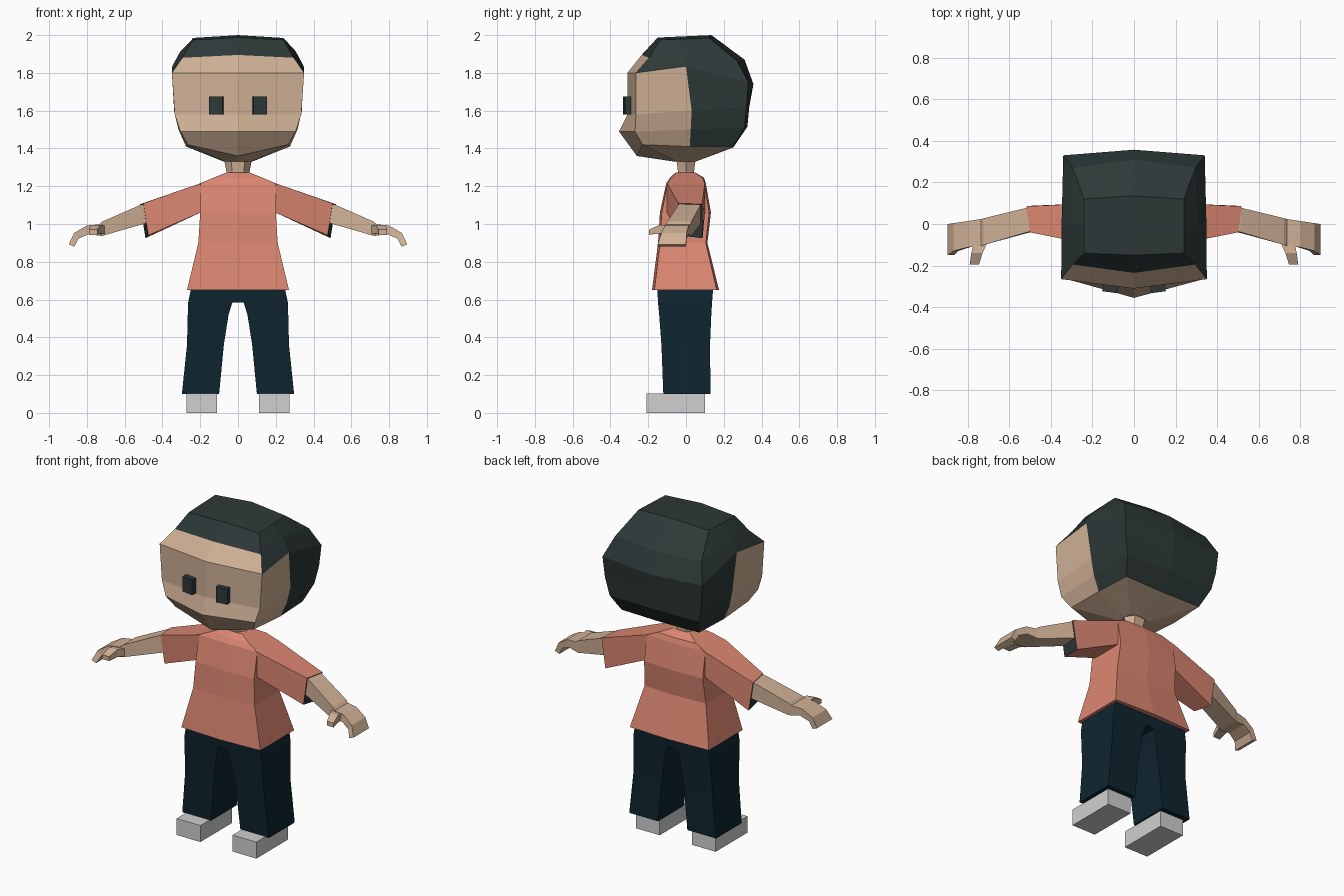
import bpy, math

if "Cube" in bpy.data.objects:
    bpy.data.objects.remove(bpy.data.objects["Cube"])


def material(name, color):
    m = bpy.data.materials.new(name)
    m.diffuse_color = (*color, 1)
    m.use_nodes = True
    m.node_tree.nodes["Principled BSDF"].inputs["Base Color"].default_value = m.diffuse_color
    return m


SKIN = material("skin", (0.63, 0.44, 0.305))
SHIRT = material("coral shirt", (0.71, 0.24, 0.165))
DARK = material("dark hair", (0.026, 0.040, 0.039))
NAVY = material("navy trousers", (0.0044, 0.018, 0.028))
GREY = material("pale grey shoes", (0.63, 0.63, 0.63))


def loft(name, rings, mats, rule=None, mirror=False):
    """Skin a list of equal rings; rule(row, column) gives the material index.
    The end caps use rows -1 and len(rings)."""
    n = len(rings[0])
    h = n // 2
    last = (len(rings) - 1) * n
    faces, slots = [], []
    for r in range(len(rings) - 1):
        for i in range(n):
            j = (i + 1) % n
            faces.append((r * n + i, r * n + j, (r + 1) * n + j, (r + 1) * n + i))
            slots.append((r, i))
    for base, row in ((0, -1), (last, len(rings))):
        faces.append([base + k for k in range(h + 1)])
        faces.append([base + k % n for k in range(h, n + 1)])
        slots += [(row, 0), (row, h)]
    me = bpy.data.meshes.new(name)
    me.from_pydata([p for ring in rings for p in ring], [], faces)
    for m in mats:
        me.materials.append(m)
    if rule:
        for poly, (r, i) in zip(me.polygons, slots):
            poly.material_index = rule(r, i)
    ob = bpy.data.objects.new(name, me)
    bpy.context.collection.objects.link(ob)
    # consistent outward faces
    import bmesh
    bm = bmesh.new()
    bm.from_mesh(me)
    bmesh.ops.recalc_face_normals(bm, faces=bm.faces[:])
    bm.to_mesh(me)
    bm.free()
    if mirror:
        ob.modifiers.new("mirror", 'MIRROR').use_mirror_merge = False
    return ob


def symmetric(half):
    """Close a half ring running from front centre to back centre."""
    return half + [(-x, y, z) for x, y, z in half[-2:0:-1]]


def across(xt, xb, y0, y1, zt, zb):
    """Four-sided limb section with its own top and bottom x."""
    return [(xt, y0, zt), (xt, y1, zt), (xb, y1, zb), (xb, y0, zb)]


def level(z, x0, x1, y0, y1):
    """Flat rectangular section at height z."""
    return [(x0, y0, z), (x1, y0, z), (x1, y1, z), (x0, y1, z)]


# Head: front centre, front corner, side, back corner, back centre
head = [
    [(0, -.06, 1.33), (.07, -.05, 1.33), (.075, 0, 1.33), (.07, .05, 1.33), (0, .06, 1.335)],
    [(0, -.26, 1.36), (.265, -.23, 1.42), (.275, .02, 1.41), (.265, .25, 1.41), (0, .25, 1.405)],
    [(0, -.355, 1.49), (.305, -.27, 1.49), (.315, .025, 1.50), (.305, .31, 1.51), (0, .325, 1.515)],
    [(0, -.31, 1.58), (.335, -.265, 1.58), (.338, .03, 1.60), (.33, .32, 1.62), (0, .335, 1.62)],
    [(0, -.31, 1.80), (.35, -.265, 1.80), (.348, 0, 1.835), (.34, .33, 1.75), (0, .357, 1.74)],
    [(0, -.235, 1.895), (.295, -.195, 1.88), (.305, 0, 1.915), (.295, .27, 1.865), (0, .31, 1.87)],
    [(0, -.15, 1.987), (.24, -.14, 1.975), (.24, 0, 1.98), (.24, .12, 1.985), (0, .135, 2.0)],
]


def hair_rule(row, col):
    if row < 1:
        return 0
    if row >= 5:
        return 1
    if row == 4:
        return int(col not in (0, 7))
    return int(2 <= col <= 5)


loft("head", [symmetric(r) for r in head], [SKIN, DARK], hair_rule)

# Eyes: small blocks turned to follow the face
eye = [level(z, -.036, .036, -.018, .018) for z in (1.58, 1.675)]
for side in (-1, 1):
    ob = loft("eye", eye, [DARK])
    ob.location = (side * .115, -.310, 0)
    ob.rotation_euler.z = side * math.atan2(.045, .335)

# Neck
loft("neck", [[(r * math.cos(a), .8 * r * math.sin(a), z)
               for a in [math.tau * k / 6 for k in range(6)]]
              for z, r in ((1.2, .062), (1.28, .062), (1.35, .075))], [SKIN])

# Shirt body: height, half width, front and back depth
body = [(.65, .27, -.18, .175), (.90, .21, -.148, .113), (1.06, .20, -.138, .132),
        (1.215, .20, -.105, .105), (1.245, .13, -.085, .095), (1.272, .062, -.055, .05)]
loft("shirt_body", [symmetric([(0, f, z), (w, f * .93, z), (w, b * .93, z), (0, b, z)])
                    for z, w, f, b in body], [SHIRT])

# Sleeves with a dark opening
sleeve = [across(.10, .18, -.07, .085, 1.245, 1.07),
          across(.20, .20, -.10, .10, 1.215, 1.06),
          [(.500, -.04, 1.11), (.518, .085, 1.105), (.49, .088, .925), (.475, -.04, .94)]]
loft("sleeve", sleeve, [SHIRT, DARK], lambda r, c: int(r == 3), mirror=True)

# Forearm and drooping hand
arm = [across(.46, .46, -.025, .075, 1.115, 1.01),
       across(.515, .50, -.04, .078, 1.102, 1.0),
       across(.72, .72, -.10, .028, 1.012, .937),
       across(.735, .735, -.105, .024, .998, .938),
       across(.80, .79, -.112, .014, .992, .947),
       across(.868, .845, -.13, .004, .952, .922),
       across(.896, .866, -.15, 0, .892, .88)]
loft("arm_and_hand", arm, [SKIN], mirror=True)

# Thumb
thumb = [[(x0, y, z0), (x1, y, z0), (x1, y, z1), (x0, y, z1)]
         for y, x0, x1, z0, z1 in ((-.08, .70, .77, .945, .99), (-.14, .728, .782, .95, .996),
                                   (-.195, .745, .79, .943, .97))]
loft("thumb", thumb, [SKIN], mirror=True)

# Trouser legs with an arched crotch
leg = [(.70, 0, .245, -.15, .14), (.65, 0, .25, -.152, .143), (.585, 0, .264, -.148, .138),
       (.584, .03, .264, -.148, .138), (.52, .05, .266, -.142, .134),
       (.36, .075, .27, -.13, .127), (.10, .10, .297, -.12, .13)]
loft("trouser_leg", [level(*r) for r in leg], [NAVY], mirror=True)

# Shoes
loft("shoe", [level(z, .11, .273, -.21, .10) for z in (0, .102)], [GREY], mirror=True)
